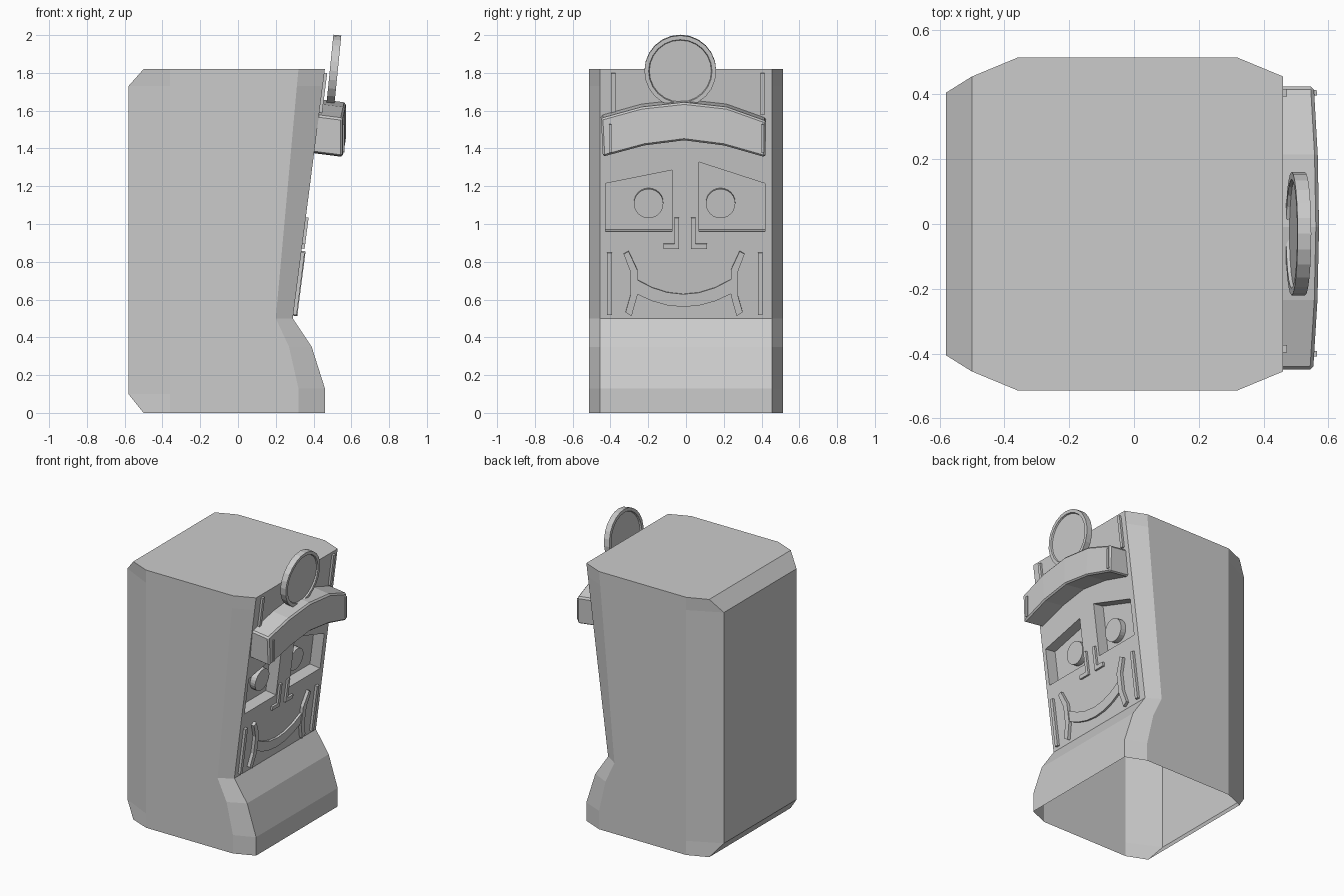
import bpy, bmesh, math
from mathutils import Vector, Matrix

if "Cube" in bpy.data.objects:
    bpy.data.objects.remove(bpy.data.objects["Cube"])

SLOPE = 0.17 / 1.32                      # lean of the face panel
N = Vector((1, 0, -SLOPE)).normalized()  # outward normal of the face panel
MID = -0.01                              # mirror line of the face details


def face_x(z):
    return 0.29 + (z - 0.5) * SLOPE


def finish(name, bm, bevel=0):
    bmesh.ops.recalc_face_normals(bm, faces=bm.faces)
    me = bpy.data.meshes.new(name)
    bm.to_mesh(me)
    bm.free()
    ob = bpy.data.objects.new(name, me)
    bpy.context.collection.objects.link(ob)
    if bevel:
        m = ob.modifiers.new("bevel", 'BEVEL')
        m.width, m.segments, m.limit_method = bevel, 1, 'ANGLE'
        m.angle_limit = math.radians(40)
    return ob


def band(name, a, b, out, back=-0.01, bevel=0):
    """Raised strip on the face between two (y, z) polylines."""
    bm = bmesh.new()

    def vert(p, d):
        d = d(*p) if callable(d) else d
        return bm.verts.new(Vector((face_x(p[1]), p[0], p[1])) + N * d)
    rows = [(vert(p, out), vert(q, out), vert(q, back), vert(p, back)) for p, q in zip(a, b)]
    for r, s in zip(rows, rows[1:]):
        for i in range(4):
            j = (i + 1) % 4
            bm.faces.new((r[i], r[j], s[j], s[i]))
    bm.faces.new(rows[0])
    bm.faces.new(rows[-1])
    return finish(name, bm, bevel)


def mirror(pts):
    return [(2 * MID - y, z) for y, z in pts]


def disc(name, centre, r, depth, tilt, sides, rim=0):
    bm = bmesh.new()
    bmesh.ops.create_cone(bm, cap_ends=True, segments=sides, radius1=r, radius2=r, depth=depth)
    if rim:
        for f in [f for f in bm.faces if len(f.verts) > 4]:
            bmesh.ops.inset_region(bm, faces=[f], thickness=rim)
            bmesh.ops.inset_region(bm, faces=[f], thickness=0.004, depth=-0.01)
    bm.transform(Matrix.Translation(centre) @ Matrix.Rotation(math.pi / 2 + tilt, 4, 'Y'))
    return finish(name, bm)


# Body: stacked eight-sided rings (z, back x, back y, side x, front x)
zt = 1.73
rings = [(0, -0.5, 0.455, 0.32, 0.46), (0.1, -0.58, 0.405, 0.32, 0.46),
         (0.13, -0.58, 0.405, 0.32, 0.46), (0.35, -0.58, 0.405, 0.27, 0.39),
         (0.5, -0.58, 0.405, 0.2, 0.29),
         (zt, -0.58, 0.405, 0.2 + (zt - 0.5) * 0.12 / 1.32, face_x(zt)),
         (1.82, -0.5, 0.455, 0.32, 0.46)]
bm = bmesh.new()
loops = []
for z, xb, yb, xs, xf in rings:
    half = [(xb, yb), (-0.36, 0.513), (xs, 0.513), (xf, 0.455)]
    pts = half + [(x, -y) for x, y in reversed(half)]
    loops.append([bm.verts.new((x, y, z)) for x, y in pts])
for r, s in zip(loops, loops[1:]):
    for i in range(8):
        j = (i + 1) % 8
        bm.faces.new((r[i], r[j], s[j], s[i]))
bm.faces.new(loops[0])
bm.faces.new(loops[-1])
bmesh.ops.dissolve_limit(bm, angle_limit=0.002, verts=bm.verts, edges=bm.edges)
body = finish("body", bm)

# Eye sockets cut into the face
sockets = [([(-0.425, 1.215), (-0.075, 1.285)], [(-0.425, 0.96), (-0.075, 0.96)]),
           ([(0.07, 1.327), (0.417, 1.215)], [(0.07, 0.96), (0.417, 0.96)])]
bpy.context.view_layer.objects.active = body
for top, bottom in sockets:
    cutter = band("eye_cutter", top, bottom, 0.1, -0.08)
    cutter.hide_render = True
    m = body.modifiers.new("socket", 'BOOLEAN')
    m.object, m.operation, m.solver = cutter, 'DIFFERENCE', 'EXACT'
    bpy.ops.object.modifier_apply(modifier=m.name)
    bpy.data.objects.remove(cutter)

# Open underside
bm = bmesh.new()
bm.from_mesh(body.data)
under = [f for f in bm.faces if all(v.co.z < 0.001 for v in f.verts)]
bmesh.ops.delete(bm, geom=under, context='FACES')
bm.to_mesh(body.data)
bm.free()

# Pupils
for side, y in (("left", -0.198), ("right", 0.183)):
    disc("pupil_" + side, Vector((face_x(1.103), y, 1.103)) - N * 0.06, 0.078, 0.04,
         math.atan(SLOPE), 24)


# Brow band with a slightly bowed front
def brow_out(y, z):
    return 0.572 - 0.09 * y * y - face_x(z)


band("brow", [(-0.45, 1.575), (-0.235, 1.635), (-0.01, 1.66), (0.215, 1.635), (0.425, 1.56)],
     [(-0.44, 1.375), (-0.22, 1.435), (-0.01, 1.462), (0.2, 1.435), (0.42, 1.372)],
     brow_out, bevel=0.01)


# Vertical marks on brow, forehead and cheeks
def bar(name, y, z0, z1, w, out, back=-0.01):
    band(name, [(y - w, z0), (y + w, z0)], [(y - w, z1), (y + w, z1)], out, back)


for side, yb, yf, yc in (("left", -0.4, -0.385, -0.405), ("right", 0.405, 0.405, 0.392)):
    bar("brow_mark_" + side, yb, 1.4, 1.545, 0.008,
        lambda y, z: brow_out(y, z) + 0.008, 0.1)
    bar("forehead_mark_" + side, yf, 1.58, 1.8, 0.011, 0.015)
    bar("cheek_mark_" + side, yc, 0.52, 0.85, 0.012, 0.018)

# Nostril hooks and cheek creases, mirrored
hook = ([(-0.037, 1.035), (-0.037, 0.87), (-0.12, 0.87)],
        [(-0.06, 1.035), (-0.06, 0.897), (-0.12, 0.897)])
crease = ([(-0.33, 0.843), (-0.294, 0.748), (-0.294, 0.626), (-0.32, 0.535)],
          [(-0.304, 0.858), (-0.257, 0.757), (-0.257, 0.626), (-0.288, 0.515)])
for name, (a, b), out in (("nostril", hook, 0.015), ("crease", crease, 0.022)):
    shift = [[(y + (0.01 if name == "nostril" else 0), z) for y, z in mirror(p)] for p in (a, b)]
    band(name + "_left", a, b, out)
    band(name + "_right", *shift, out)

# Smile
ys = [-0.258, -0.18, -0.1, -0.015, 0.07, 0.155, 0.237]
band("mouth", [(y, 0.63 + 1.25 * (y + 0.012) ** 2) for y in ys],
     [(y, 0.563 + 1.1 * (y + 0.012) ** 2) for y in ys], 0.015)

# Round medallion above the brow
disc("medallion", Vector((0.507, -0.03, 1.811)), 0.19, 0.042, 0.1, 24, rim=0.022)
